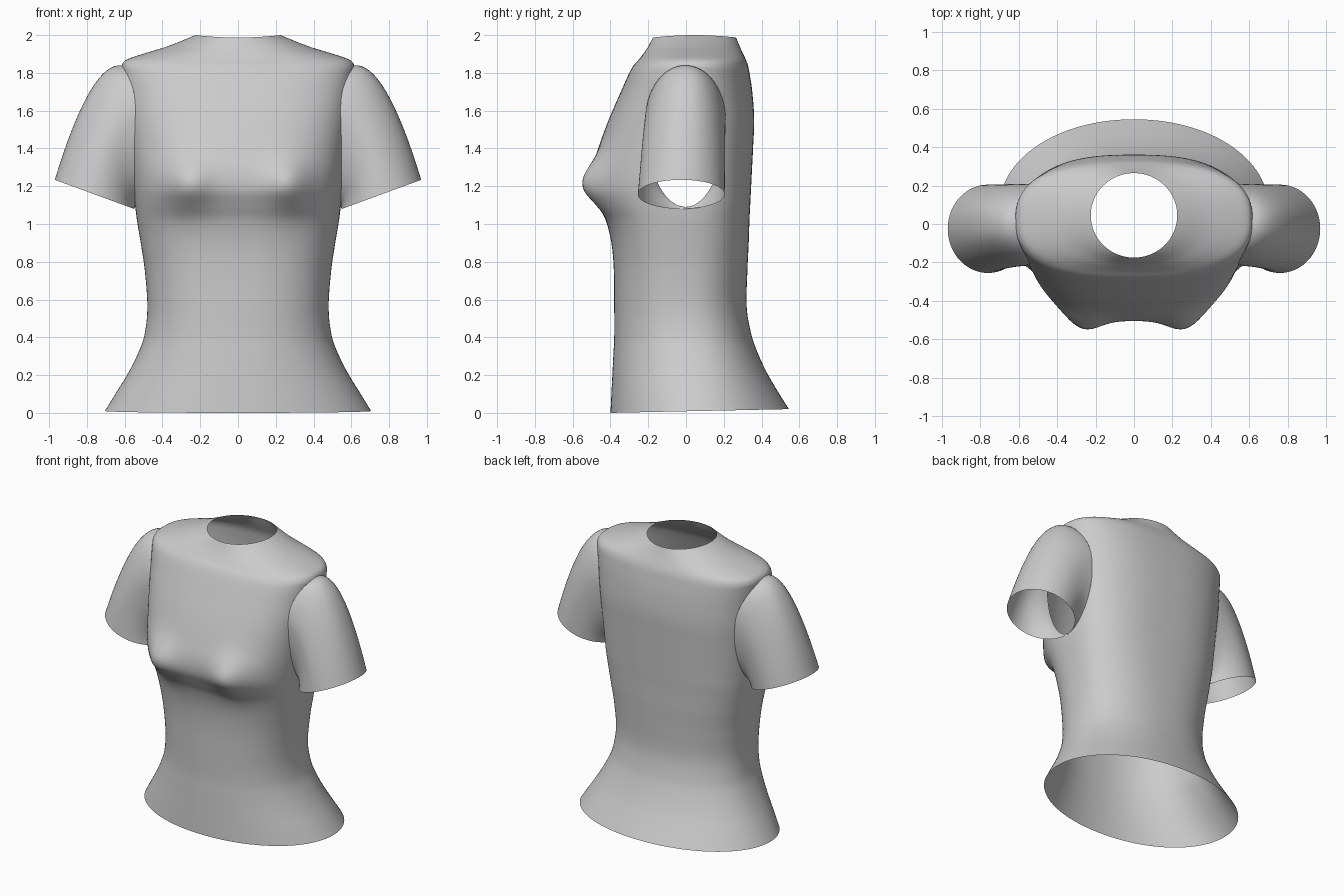
import bpy, bmesh
from math import sin, cos, pi, exp, atan2, hypot
from mathutils import Vector

if "Cube" in bpy.data.objects:
    bpy.data.objects.remove(bpy.data.objects["Cube"])

# Torso profile: height, half width, front y, back y, roundness exponent
ROWS = [
    (0.00, .705, -.40, .545, 2.05), (0.10, .645, -.395, .485, 2.1),
    (0.20, .585, -.39, .43, 2.15), (0.30, .535, -.385, .385, 2.2),
    (0.40, .498, -.38, .35, 2.25), (0.55, .480, -.38, .322, 2.3),
    (0.75, .493, -.382, .325, 2.4), (0.90, .515, -.395, .332, 2.5),
    (1.02, .535, -.425, .336, 2.55), (1.10, .545, -.465, .34, 2.6),
    (1.18, .553, -.50, .344, 2.6), (1.28, .563, -.50, .349, 2.6),
    (1.40, .575, -.465, .355, 2.6), (1.55, .590, -.41, .361, 2.6),
    (1.70, .603, -.345, .351, 2.6), (1.80, .614, -.30, .336, 2.6),
    (1.84, .615, -.277, .328, 2.55), (1.87, .590, -.25, .317, 2.5),
    (1.90, .505, -.227, .303, 2.35), (1.94, .375, -.203, .287, 2.15),
    (2.00, .225, -.175, .265, 2.0)]
YC, ZC, RY = -.003, 1.55, .213        # armhole centre and half depth


def slope(i, k):
    a, b = ROWS[max(i - 1, 0)], ROWS[min(i + 1, len(ROWS) - 1)]
    return (b[k] - a[k]) / (b[0] - a[0])


def section(z):
    """Smoothly interpolated profile row at height z."""
    i = 0
    while i < len(ROWS) - 2 and z > ROWS[i + 1][0]:
        i += 1
    a, b = ROWS[i], ROWS[i + 1]
    h = b[0] - a[0]
    t = (z - a[0]) / h
    res = []
    for k in range(1, 5):
        res.append((2*t**3 - 3*t*t + 1) * a[k] + (t**3 - 2*t*t + t) * h * slope(i, k)
                   + (3*t*t - 2*t**3) * b[k] + (t**3 - t*t) * h * slope(i + 1, k))
    yc = .07 * max(0, 1 - z / .6) ** 1.3 + .045 * max(0, (z - 1.6) / .4) ** 1.5
    return (*res, yc)


def torso_point(a, z):
    w, yf, yb, n, yc = section(z)
    c, s = cos(a), sin(a)
    x = w * abs(c) ** (2 / n) * (1 if c >= 0 else -1)
    d = abs(s) ** (2 / n)
    y = yc + d * (yb - yc) if s >= 0 else yc - d * (yc - yf)
    if s < 0:  # bust
        y -= .072 * exp(-((abs(x) - .27) / .12) ** 2 - ((z - 1.21) / .13) ** 2) * min(1, d * 1.5)
    z += .01 * (1 + s) * max(0, 1 - z / .4)                 # tilted hem
    z -= .013 * s * s * max(0, (z - 1.9) / .1)              # dipped neckline
    return Vector((x, y, z))


def side_x(y, z):
    w, yf, yb, n, yc = section(z)
    d = (yb - yc) if y > yc else (yc - yf)
    return w * max(0, 1 - abs((y - yc) / d) ** n) ** (1 / n)


def armhole_point(p):
    y = YC + RY * sin(p)
    z = ZC + (.29 if cos(p) > 0 else .46) * cos(p)
    return Vector((side_x(y, z), y, z))


def armhole_polar(co):
    u = (co.y - YC) / RY
    v = (co.z - ZC) / (.29 if co.z > ZC else .46)
    return hypot(u, v), atan2(u, v)


def loft(bm, rings):
    vs = [[bm.verts.new(p) for p in r] for r in rings]
    n = len(vs[0])
    for r, q in zip(vs, vs[1:]):
        for i in range(n):
            bm.faces.new((r[i], r[(i + 1) % n], q[(i + 1) % n], q[i]))


def finish(bm, name):
    me = bpy.data.meshes.new(name)
    bm.to_mesh(me)
    bm.free()
    for p in me.polygons:
        p.use_smooth = True
    ob = bpy.data.objects.new(name, me)
    bpy.context.collection.objects.link(ob)
    return ob


# Torso with open neck, hem and armholes
N = 128
heights = [a[0] + (b[0] - a[0]) * k / 5 for a, b in zip(ROWS, ROWS[1:]) for k in range(5)] + [2.0]
bm = bmesh.new()
loft(bm, [[torso_point(2 * pi * i / N, z) for i in range(N)] for z in heights])
cut = [f for f in bm.faces if abs(f.calc_center_median().x) > .4
       and armhole_polar(f.calc_center_median())[0] < 1]
bmesh.ops.delete(bm, geom=cut, context='FACES')
for v in bm.verts:
    if v.is_boundary and .1 < v.co.z < 1.89:
        p = armhole_point(armhole_polar(v.co)[1])
        v.co = Vector((p.x if v.co.x > 0 else -p.x, p.y, p.z))
finish(bm, "torso")

# Sleeves: curved loft from the armhole to the slanted cuff
for side, name in ((1, "sleeve_left"), (-1, "sleeve_right")):
    rings = []
    for k in range(17):
        t = k / 16
        ring = []
        for i in range(64):
            p = 2 * pi * i / 64
            a = armhole_point(p)
            c = Vector((.76 + .21 * cos(p), -.025 + .23 * sin(p), 1.157 + .077 * cos(p)))
            w = (1 + cos(p)) / 2
            m = a.lerp(c, .3 * (1 - w)) + Vector((.165 * w ** .8, -.005 * w, .02 * w))
            q = a * (1 - t) ** 2 + m * 2 * t * (1 - t) + c * t * t
            ring.append((q.x * side, q.y, q.z))
        rings.append(ring)
    bm = bmesh.new()
    loft(bm, rings if side < 0 else [r[::-1] for r in rings])
    bmesh.ops.recalc_face_normals(bm, faces=bm.faces)
    finish(bm, name)
